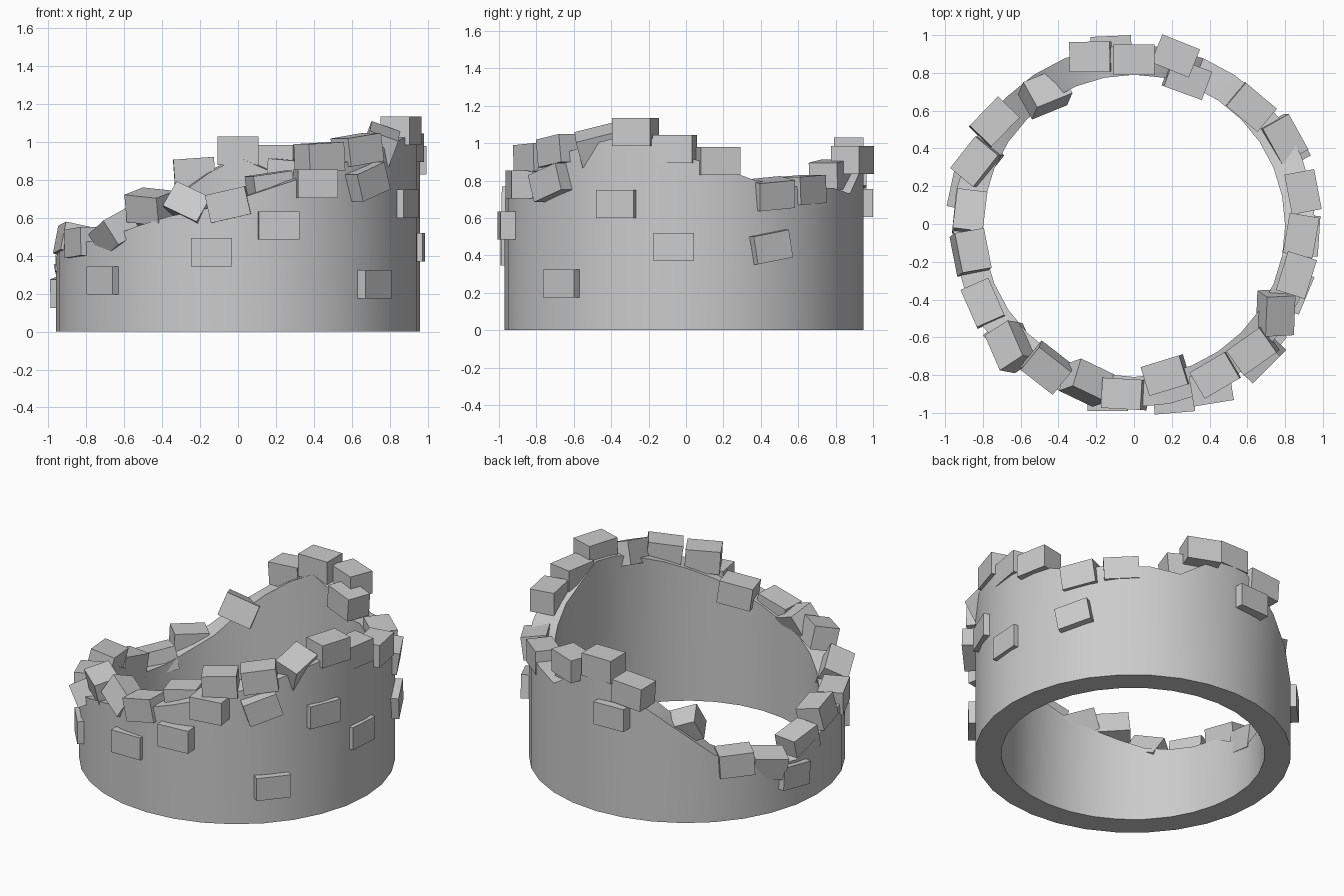
import bpy, bmesh, math
from mathutils import Matrix, Vector

if "Cube" in bpy.data.objects:
    bpy.data.objects.remove(bpy.data.objects["Cube"])

SEG = 32
R_OUT, R_IN, CY = 0.96, 0.80, -0.01

# Broken wall height by angle (degrees counter-clockwise from +x)
PROFILE = [(0, .93), (12, .87), (25, .79), (45, .76), (57, .76), (66, .71), (75, .83), (90, .92),
           (102, .83), (115, .70), (125, .58), (135, .45), (146, .37), (157, .31), (170, .30),
           (180, .38), (190, .46), (208, .46), (225, .50), (245, .60), (258, .64), (270, .70),
           (290, .81), (314, .93), (330, 1.0), (346, 1.06), (360, .93)]


def wall_height(deg):
    for (a, za), (b, zb) in zip(PROFILE, PROFILE[1:]):
        if a <= deg <= b:
            return za + (zb - za) * (deg - a) / (b - a)


def finish(bm, name):
    bmesh.ops.recalc_face_normals(bm, faces=bm.faces)
    mesh = bpy.data.meshes.new(name)
    bm.to_mesh(mesh)
    bm.free()
    obj = bpy.data.objects.new(name, mesh)
    bpy.context.collection.objects.link(obj)
    return obj


# Ruined ring wall with a jagged top
bm = bmesh.new()
rings = []
for i in range(SEG):
    deg = 360 * i / SEG
    c, s = math.cos(math.radians(deg)), math.sin(math.radians(deg))
    h = wall_height(deg)
    rings.append([bm.verts.new((r * c, r * s + CY, z))
                  for r, z in ((R_OUT, 0), (R_OUT, h), (R_IN, h), (R_IN, 0))])
for i in range(SEG):
    a, b = rings[i], rings[(i + 1) % SEG]
    for k in range(4):
        n = (k + 1) % 4
        bm.faces.new((a[k], b[k], b[n], a[n]))
wall = finish(bm, "ring_wall")
bpy.context.view_layer.objects.active = wall
wall.select_set(True)
bpy.ops.object.shade_smooth_by_angle(angle=math.radians(30))


def brick(name, x, y, z, yaw=0, tilt=0, pitch=0):
    """Brick laid along the wall; tilt lifts its leading end, pitch leans it outward."""
    ang = math.atan2(y, x) + math.pi / 2 + math.radians(yaw)
    m = (Matrix.Translation((x, y, z)) @ Matrix.Rotation(ang, 4, 'Z')
         @ Matrix.Rotation(math.radians(pitch), 4, 'X')
         @ Matrix.Rotation(math.radians(-tilt), 4, 'Y')
         @ Matrix.Diagonal((.215, .16, .15, 1)))
    bm = bmesh.new()
    bmesh.ops.create_cube(bm, size=1, matrix=m)
    return finish(bm, name)


# Loose bricks along the broken edge
RIM = [
    (0, .87, .955), (.22, .89, .91, -8), (.28, .77, .83, 0, 5), (.62, .62, .75, 5, 3),
    (.79, .45, .73, 0, 5, 8), (.895, .17, .905), (.885, -.06, .97, -6), (.86, -.27, 1.06),
    (.75, -.47, .99, 35, 15, 20), (.63, -.67, .96, -8, 8), (.66, -.70, .79, 2, 18),
    (.43, -.80, .92, 2, 3), (.41, -.87, .78, -16), (.17, -.80, .76, 5, 8),
    (-.05, -.90, .67, 0, 13), (-.25, -.84, .66, 0, -25, -20), (-.46, -.76, .66, -8, -5, 14),
    (-.65, -.65, .52, -12, 22, 25), (-.80, -.42, .47, -4, 4), (-.865, -.15, .48, 0, 6, -12),
    (-.87, .06, .37, -3, 12), (-.83, .33, .31, -18, -8, 10), (-.74, .54, .38, -8, 3),
    (-.47, .69, .60, -5, 22, 18), (-.23, .885, .84, -14, -4)]
for i, b in enumerate(RIM):
    brick(f"rim_brick_{i + 1}", *b)

# Bricks half sunk in the outer face
FACE = [
    (.21, -.92, .56, -8), (-.14, -.91, .42, 9), (-.67, -.62, .27, -3), (.68, -.63, .25, 3),
    (.84, -.35, .675), (.90, -.06, .445), (.81, .43, .445, 0, 10), (-.12, .915, .68, -5),
    (-.89, .19, .21, 0, -5)]
for i, b in enumerate(FACE):
    brick(f"face_brick_{i + 1}", *b)
